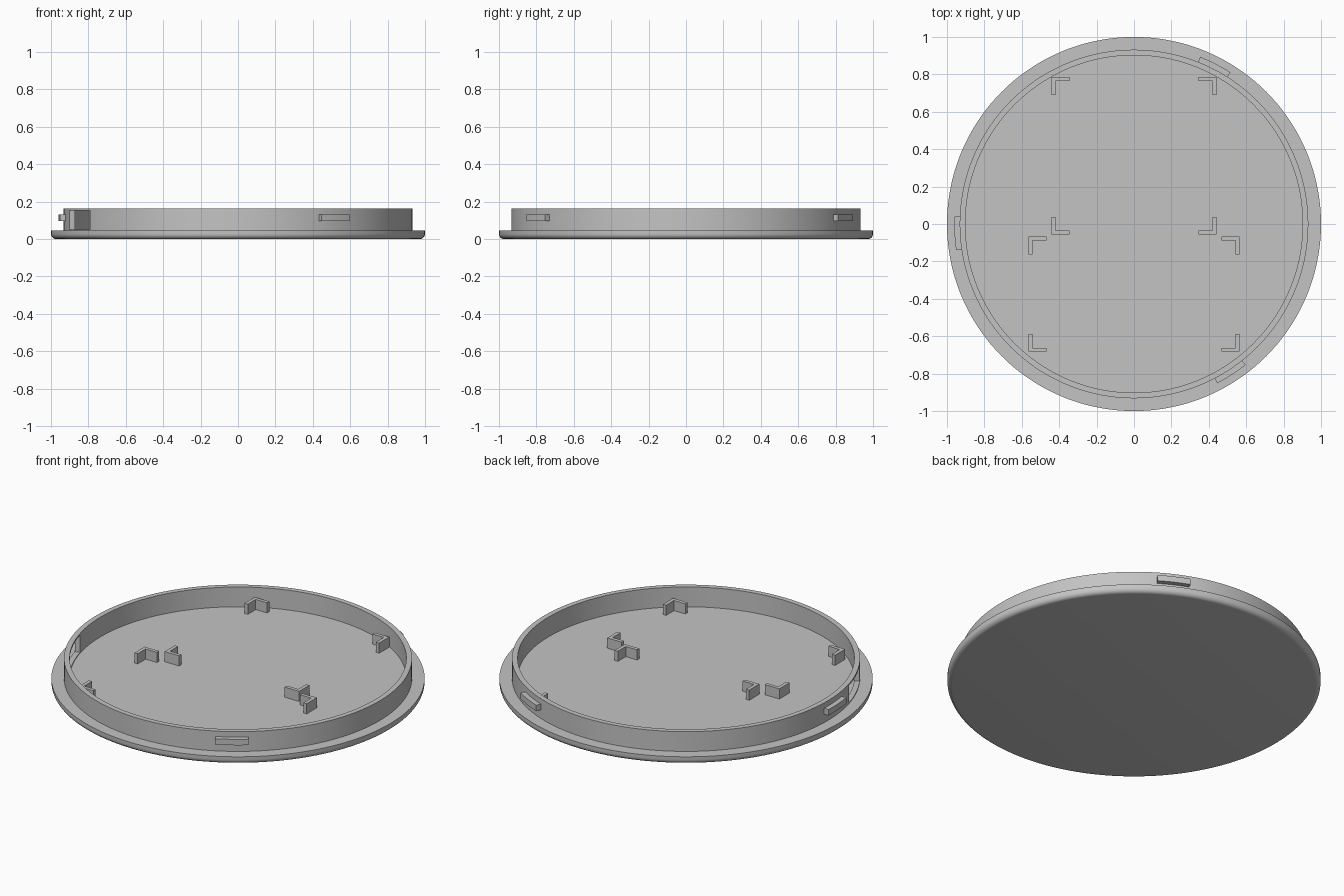
import bpy, bmesh
from math import sin, cos, pi, radians

cube = bpy.data.objects.get("Cube")
if cube:
    bpy.data.objects.remove(cube, do_unlink=True)

grey = bpy.data.materials.new("plain grey")
grey.use_nodes = True
colour = (0.55, 0.55, 0.55, 1)
grey.diffuse_color = colour
grey.node_tree.nodes["Principled BSDF"].inputs["Base Color"].default_value = colour

FLOOR, RIM_TOP = 0.045, 0.162
RIM_OUT, RIM_IN = 0.932, 0.902


def finish(bm, name):
    bmesh.ops.recalc_face_normals(bm, faces=bm.faces)
    mesh = bpy.data.meshes.new(name)
    bm.to_mesh(mesh)
    bm.free()
    mesh.materials.append(grey)
    obj = bpy.data.objects.new(name, mesh)
    bpy.context.collection.objects.link(obj)
    return obj


def smooth(obj):
    bpy.ops.object.select_all(action='DESELECT')
    obj.select_set(True)
    bpy.context.view_layer.objects.active = obj
    bpy.ops.object.shade_smooth_by_angle(angle=radians(30))


def lathe(name, profile, steps=144):
    """Spin a radius/height profile, which starts and ends on the axis."""
    bm = bmesh.new()
    rings = []
    for r, z in profile:
        n = steps if r > 0 else 1
        rings.append([bm.verts.new((r * cos(2 * pi * i / steps), r * sin(2 * pi * i / steps), z))
                      for i in range(n)])
    for a, b in zip(rings, rings[1:]):
        for i in range(steps):
            j = (i + 1) % steps
            corners = [a[i % len(a)], a[j % len(a)], b[j % len(b)], b[i % len(b)]]
            bm.faces.new(list(dict.fromkeys(corners)))
    return finish(bm, name)


def sector(name, r0, r1, z0, z1, start, end, steps=10):
    """Curved block between two radii, heights and angles in degrees."""
    bm = bmesh.new()
    rows = []
    for i in range(steps + 1):
        a = radians(start + (end - start) * i / steps)
        rows.append([bm.verts.new((r * cos(a), r * sin(a), z))
                     for r, z in ((r0, z0), (r1, z0), (r1, z1), (r0, z1))])
    for a, b in zip(rows, rows[1:]):
        for k in range(4):
            m = (k + 1) % 4
            bm.faces.new((a[k], a[m], b[m], b[k]))
    bm.faces.new(rows[0])
    bm.faces.new(rows[-1])
    return finish(bm, name)


def bracket(name, x, y, dx, dy, size=0.095, wall=0.021, height=0.06):
    """L-shaped corner stop; dx and dy give the directions of its legs."""
    bm = bmesh.new()
    outline = [(0, 0), (size, 0), (size, wall), (wall, wall), (wall, size), (0, size)]
    base = bm.faces.new([bm.verts.new((x + dx * u, y + dy * v, FLOOR - 0.005)) for u, v in outline])
    top = bmesh.ops.extrude_face_region(bm, geom=[base])["geom"]
    bmesh.ops.translate(bm, vec=(0, 0, height + 0.005),
                        verts=[g for g in top if isinstance(g, bmesh.types.BMVert)])
    return finish(bm, name)


# Lid: flat disc with a rounded lower edge and a raised rim
fillet = 0.027
profile = [(0, 0)]
for i in range(7):
    a = pi / 2 * i / 6
    profile.append((1 - fillet + fillet * sin(a), fillet - fillet * cos(a)))
profile += [(1, FLOOR), (RIM_OUT, FLOOR), (RIM_OUT, RIM_TOP),
            (RIM_IN, RIM_TOP), (RIM_IN, FLOOR), (0, FLOOR)]
lid = lathe("lid", profile)

# Cable opening through the rim
cutter = sector("opening_cutter", 0.87, 0.97, 0.05, 0.152, 194.7, 212)
cutter.hide_render = True
cut = lid.modifiers.new("opening", 'BOOLEAN')
cut.operation = 'DIFFERENCE'
cut.solver = 'EXACT'
cut.object = cutter
bpy.context.view_layer.objects.active = lid
bpy.ops.object.modifier_apply(modifier=cut.name)
bpy.data.objects.remove(cutter, do_unlink=True)
smooth(lid)

# Three snap tabs around the rim
for n, angle in enumerate((63, 183, 303)):
    smooth(sector(f"snap_tab_{n + 1}", 0.92, 0.961, 0.095, 0.13, angle - 5.4, angle + 5.4))

# Corner stops for two rectangular parts, mirrored left and right
for side, s in (("left", 1), ("right", -1)):
    bracket(f"back_upper_stop_{side}", s * 0.44, 0.785, -s, -1)
    bracket(f"back_lower_stop_{side}", s * 0.44, -0.057, -s, 1)
    bracket(f"front_upper_stop_{side}", s * 0.563, -0.068, -s, -1)
    bracket(f"front_lower_stop_{side}", s * 0.563, -0.683, -s, 1)
